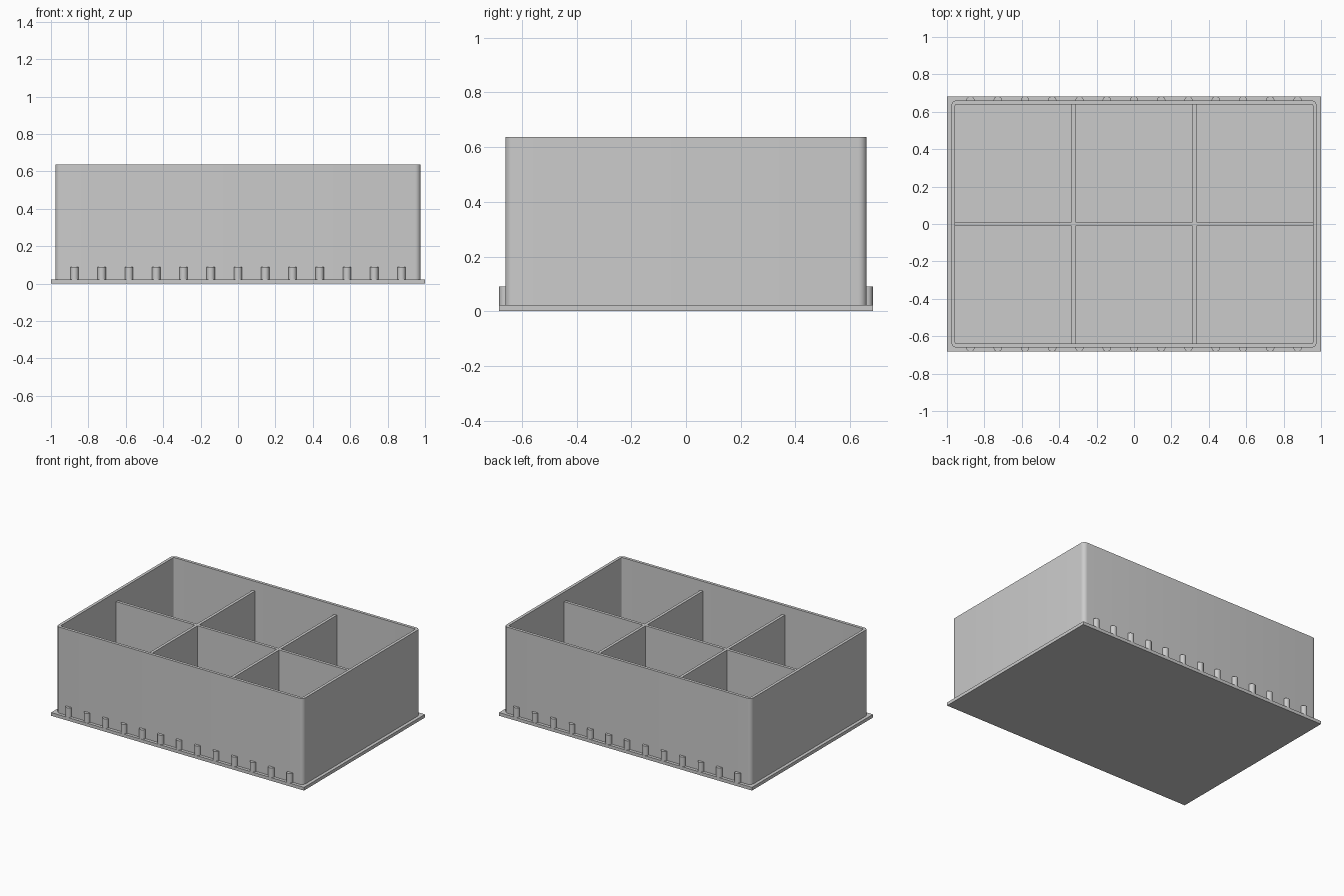
import bpy
import bmesh
from math import cos, sin, pi, radians

cube = bpy.data.objects.get("Cube")
if cube:
    bpy.data.objects.remove(cube, do_unlink=True)

grey = bpy.data.materials.new("plain grey")
grey.use_nodes = True
COLOUR = (0.6, 0.6, 0.6, 1)
grey.diffuse_color = COLOUR
grey.node_tree.nodes["Principled BSDF"].inputs["Base Color"].default_value = COLOUR

# Overall sizes
HALF_X, HALF_Y = 1.0, 0.683        # base plate
WALL_X, WALL_Y = 0.977, 0.661      # outside of walls
THICK = 0.021
FLOOR, TOP = 0.023, 0.638
DIVIDER_TOP = 0.57
CORNER = 0.03


def finish(bm, name, smooth=False):
    bmesh.ops.recalc_face_normals(bm, faces=bm.faces)
    mesh = bpy.data.meshes.new(name)
    bm.to_mesh(mesh)
    bm.free()
    mesh.materials.append(grey)
    obj = bpy.data.objects.new(name, mesh)
    bpy.context.collection.objects.link(obj)
    if smooth:
        bpy.ops.object.select_all(action='DESELECT')
        obj.select_set(True)
        bpy.context.view_layer.objects.active = obj
        bpy.ops.object.shade_smooth_by_angle(angle=radians(30))
    return obj


def box(name, x0, x1, y0, y1, z0, z1):
    bm = bmesh.new()
    bmesh.ops.create_cube(bm, size=1)
    for v in bm.verts:
        v.co.x = x1 if v.co.x > 0 else x0
        v.co.y = y1 if v.co.y > 0 else y0
        v.co.z = z1 if v.co.z > 0 else z0
    return finish(bm, name)


def rounded_loop(bm, hx, hy, r, z, steps=6):
    """Ring of vertices around a rounded rectangle."""
    verts = []
    for i, (sx, sy) in enumerate(((1, 1), (-1, 1), (-1, -1), (1, -1))):
        for k in range(steps + 1):
            a = (i + k / steps) * pi / 2
            verts.append(bm.verts.new((sx * (hx - r) + r * cos(a),
                                       sy * (hy - r) + r * sin(a), z)))
    return verts


# Base plate, which is also the floor
box("base_plate", -HALF_X, HALF_X, -HALF_Y, HALF_Y, 0, FLOOR)

# Outer walls: rounded ring with a flat rim
bm = bmesh.new()
inner_x, inner_y = WALL_X - THICK, WALL_Y - THICK
loops = [rounded_loop(bm, WALL_X, WALL_Y, CORNER, FLOOR),
         rounded_loop(bm, WALL_X, WALL_Y, CORNER, TOP),
         rounded_loop(bm, inner_x, inner_y, CORNER - THICK, TOP),
         rounded_loop(bm, inner_x, inner_y, CORNER - THICK, FLOOR)]
for a, b in zip(loops, loops[1:]):
    n = len(a)
    for i in range(n):
        j = (i + 1) % n
        bm.faces.new((a[i], a[j], b[j], b[i]))
finish(bm, "outer_walls", smooth=True)

# Dividers, lower than the rim
half = THICK / 2
box("long_divider", -inner_x, inner_x, -half, half, FLOOR, DIVIDER_TOP)
for side, x in (("left", 0.323), ("right", -0.323)):
    box(f"{side}_back_divider", x - half, x + half, half, inner_y, FLOOR, DIVIDER_TOP)
    box(f"{side}_front_divider", x - half, x + half, -inner_y, -half, FLOOR, DIVIDER_TOP)

# Half-round ribs along the foot of the front and back walls
RIB_R, RIB_TOP, RIBS, PITCH, SEGS = 0.022, 0.09, 13, 0.1457, 12
for side, s in (("front", -1), ("back", 1)):
    bm = bmesh.new()
    for i in range(RIBS):
        x = (i - RIBS // 2) * PITCH
        arc = [bm.verts.new((x + RIB_R * cos(pi * k / SEGS),
                             s * (WALL_Y + RIB_R * sin(pi * k / SEGS)), FLOOR))
               for k in range(SEGS + 1)]
        face = bm.faces.new(arc)
        grown = bmesh.ops.extrude_face_region(bm, geom=[face], use_keep_orig=True)
        for v in grown["geom"]:
            if isinstance(v, bmesh.types.BMVert):
                v.co.z = RIB_TOP
    finish(bm, f"{side}_ribs", smooth=True)
